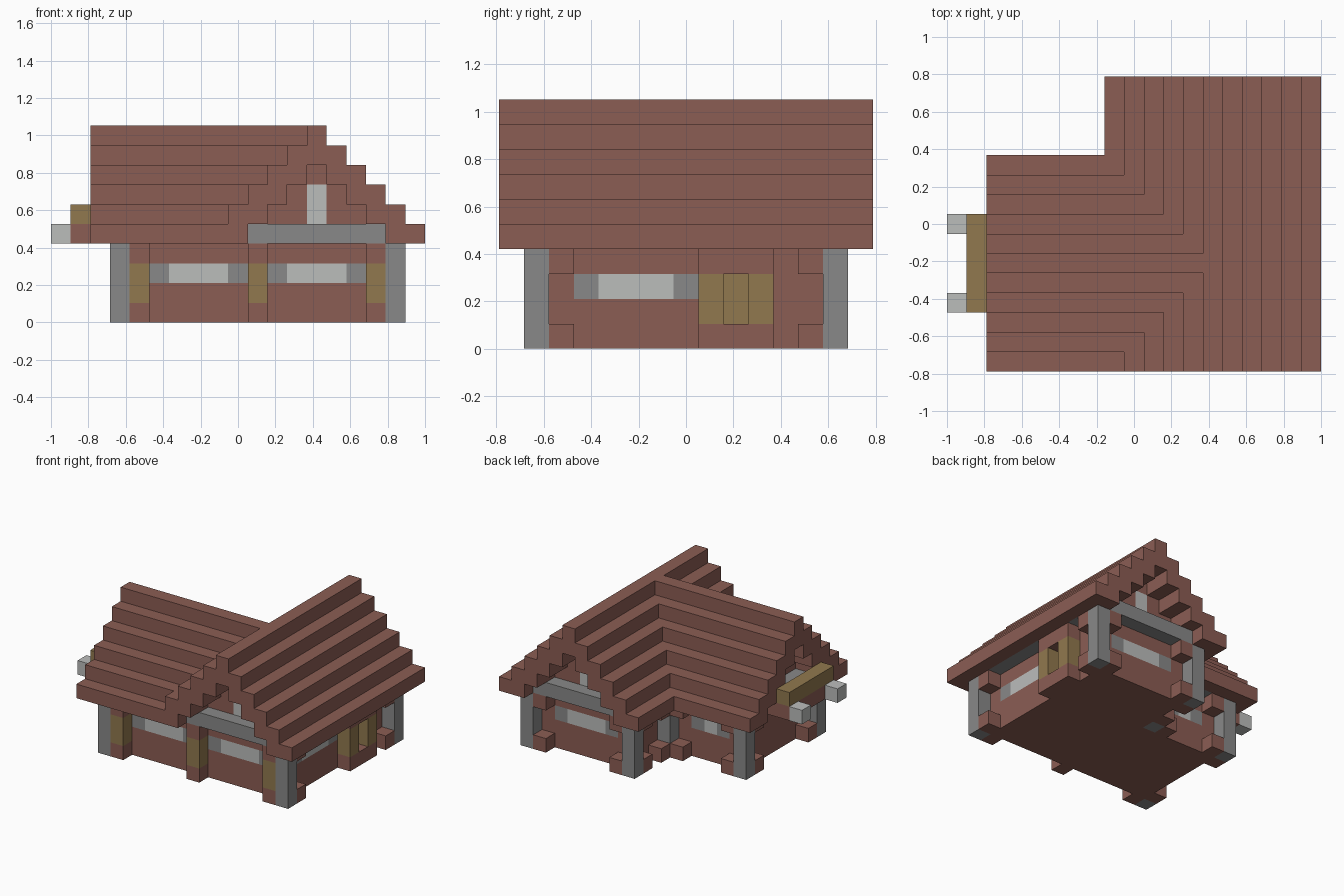
import bpy, bmesh, math
from mathutils import Vector

cube = bpy.data.objects.get("Cube")
if cube:
    bpy.data.objects.remove(cube)

U = 2 / 19                      # block size
ORIGIN = Vector((-1, -7.5 * U, 0))


def make_material(name, rgb):
    m = bpy.data.materials.new(name)
    m.use_nodes = True
    m.diffuse_color = (*rgb, 1)
    m.node_tree.nodes["Principled BSDF"].inputs["Base Color"].default_value = (*rgb, 1)
    return m


MATS = {
    "brown": make_material("brown_wood", (0.26, 0.11, 0.088)),
    "gray": make_material("gray_stone", (0.25, 0.25, 0.248)),
    "gold": make_material("gold_wood", (0.285, 0.19, 0.077)),
    "white": make_material("pale_glass", (0.5, 0.51, 0.5)),
}
blocks = {}                     # cell -> (part, colour)


def fill(part, colour, xs, ys, zs):
    """Fill an inclusive range of cells; a single number means one cell."""
    spans = [(s, s) if isinstance(s, int) else s for s in (xs, ys, zs)]
    rx, ry, rz = [range(a, b + 1) for a, b in spans]
    for i in rx:
        for j in ry:
            for k in rz:
                blocks[i, j, k] = (part, colour)


def roof_top(i, j):
    """Highest roof block over a column, or None outside the roof."""
    tops = []
    if abs(i - 13) <= 5:
        tops.append(9 - abs(i - 13))
    if 2 <= i <= 13 and abs(j - 5) <= 5:
        tops.append(9 - abs(j - 5))
    return max(tops) if tops else None


# Stepped roof of two crossing gables, with the walls and attic below
for i in range(19):
    for j in range(15):
        top = roof_top(i, j)
        if top is None:
            continue
        fill("roof", "brown", i, j, (max(4, top - 1), top))
        if (10 <= i <= 16 and 2 <= j <= 12) or (4 <= i <= 12 and 2 <= j <= 8):
            fill("walls", "brown", i, j, (0, top - 2))

# Ring of beams under the roof and pillars at its corners
corners = [(3, 1), (17, 1), (17, 13), (9, 13), (9, 9), (3, 9)]
for (ax, ay), (bx, by) in zip(corners, corners[1:] + corners[:1]):
    fill("eave_beams", "gray", (min(ax, bx), max(ax, bx)), (min(ay, by), max(ay, by)), 4)
for x, y in corners:
    fill("corner_pillars", "gray", x, y, (0, 3))

# Brackets at head and foot beside the pillars
for x, y in [(17, 2), (17, 12), (16, 13), (10, 13), (9, 12), (9, 10),
             (8, 9), (4, 9), (3, 8), (3, 2)]:
    for z in (0, 3):
        fill("pillar_brackets", "brown", x, y, z)

# Front posts
for x in (4, 10, 16):
    fill("front_posts", "brown", x, 1, (0, 3))
    fill("front_posts", "gold", x, 1, (1, 2))

# Windows: gray frames with pale glass between
for lo, hi, y in [(5, 9, 2), (11, 15, 2), (11, 15, 12), (5, 7, 8)]:
    fill("windows", "gray", (lo, hi), y, 2)
    fill("windows", "white", (lo + 1, hi - 1), y, 2)
fill("windows", "gray", 16, (3, 7), 2)
fill("windows", "white", 16, (4, 6), 2)
for x, y in [(13, 2), (13, 12), (4, 5)]:
    fill("gable_windows", "white", x, y, (5, 6))

# Door with frame
for z in (0, 3):
    fill("door_frame", "brown", 17, (8, 10), z)
for y in (8, 10):
    fill("door_frame", "gold", 17, y, (1, 2))
fill("door", "gold", 16, 9, (1, 2))

# Balcony with rail and lamps
fill("balcony_floor", "brown", (1, 2), (3, 7), 4)
fill("balcony_rail", "gold", 1, (3, 7), 5)
for y in (3, 7):
    fill("balcony_lamps", "white", 0, y, 4)


def build(part):
    """Turn the exposed sides of one part's blocks into a mesh."""
    cells = {c: v[1] for c, v in blocks.items() if v[0] == part}
    colours = sorted(set(cells.values()))
    bm = bmesh.new()
    for cell, colour in cells.items():
        for axis in range(3):
            for sign in (-1, 1):
                n = Vector((0, 0, 0))
                n[axis] = sign
                if tuple(int(a + b) for a, b in zip(cell, n)) in blocks:
                    continue
                a, b = Vector(), Vector()
                a[(axis + 1) % 3] = 0.5
                b[(axis + 2) % 3] = 0.5 * sign
                mid = Vector(cell) + Vector((0.5, 0.5, 0.5)) + n / 2
                ring = [mid - a - b, mid + a - b, mid + a + b, mid - a + b]
                face = bm.faces.new([bm.verts.new(ORIGIN + p * U) for p in ring])
                face.material_index = colours.index(colour)
    bmesh.ops.remove_doubles(bm, verts=bm.verts[:], dist=U / 100)
    bmesh.ops.dissolve_limit(bm, angle_limit=math.radians(1), verts=bm.verts[:],
                             edges=bm.edges[:], delimit={'MATERIAL'})
    mesh = bpy.data.meshes.new(part)
    bm.to_mesh(mesh)
    bm.free()
    for c in colours:
        mesh.materials.append(MATS[c])
    bpy.context.collection.objects.link(bpy.data.objects.new(part, mesh))


for part in sorted({v[0] for v in blocks.values()}):
    build(part)
